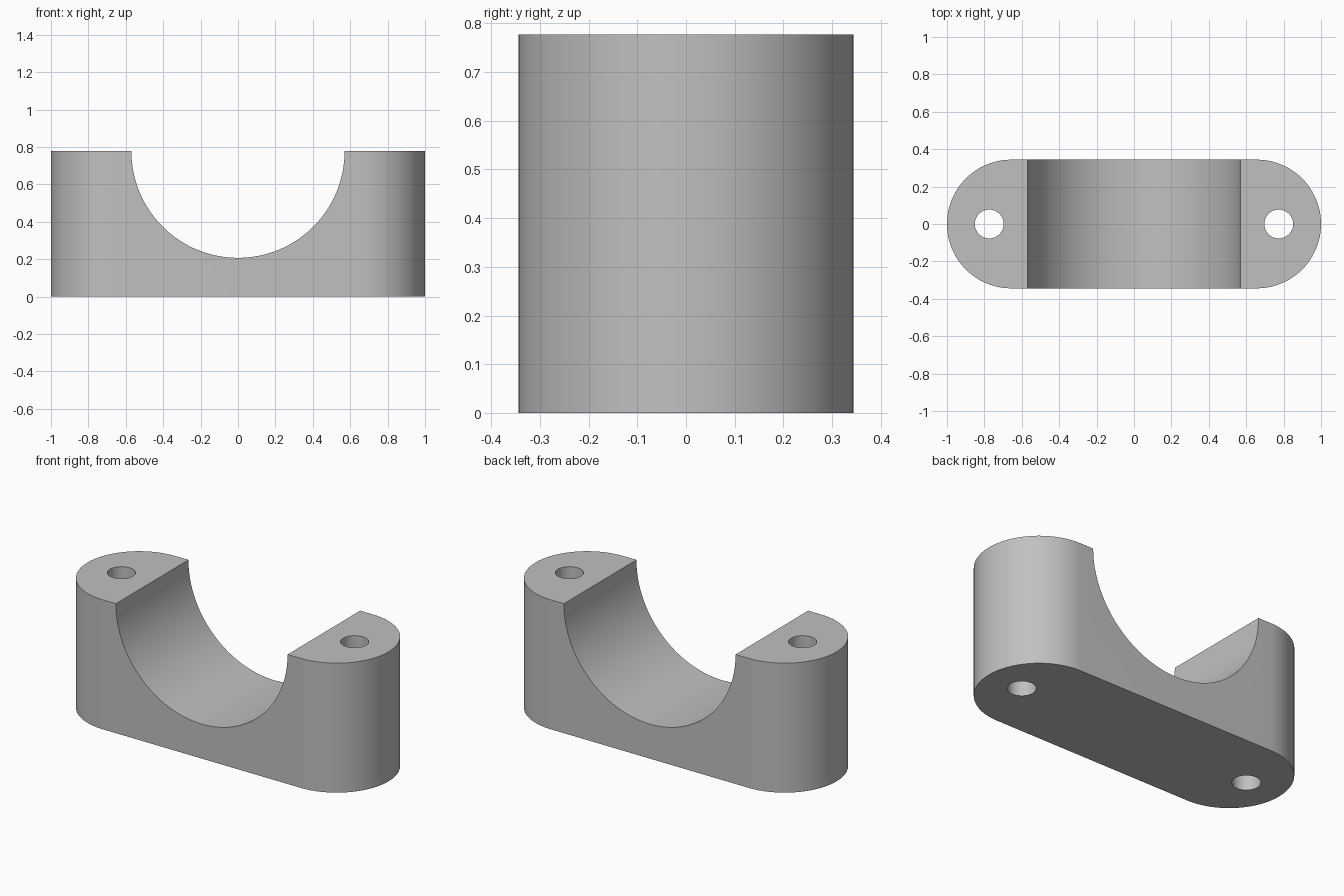
import bpy
import bmesh
from math import pi, cos, sin, radians

HEIGHT = 0.777
END_R = 0.344            # radius of the rounded ends
END_X = 1 - END_R        # centre of the rounded ends
SADDLE_R = 0.57
HOLE_X, HOLE_R = 0.774, 0.077

cube = bpy.data.objects.get("Cube")
if cube:
    bpy.data.objects.remove(cube, do_unlink=True)

grey = bpy.data.materials.new("plain_grey")
grey.use_nodes = True
grey.diffuse_color = (0.53, 0.53, 0.53, 1)
grey.node_tree.nodes["Principled BSDF"].inputs["Base Color"].default_value = grey.diffuse_color


def add_block(name, outline, height):
    """Extrude a flat outline upwards from z = 0."""
    bm = bmesh.new()
    base = bm.faces.new([bm.verts.new((x, y, 0)) for x, y in outline])
    grown = bmesh.ops.extrude_face_region(bm, geom=[base])["geom"]
    top = [v for v in grown if isinstance(v, bmesh.types.BMVert)]
    bmesh.ops.translate(bm, verts=top, vec=(0, 0, height))
    bmesh.ops.recalc_face_normals(bm, faces=bm.faces)
    mesh = bpy.data.meshes.new(name)
    bm.to_mesh(mesh)
    bm.free()
    obj = bpy.data.objects.new(name, mesh)
    bpy.context.collection.objects.link(obj)
    mesh.materials.append(grey)
    return obj


def cut_cylinder(target, radius, location, rotation, sides):
    """Bore a cylinder out of the target."""
    bpy.ops.mesh.primitive_cylinder_add(vertices=sides, radius=radius, depth=3,
                                        location=location, rotation=rotation)
    cutter = bpy.context.object
    cutter.hide_render = True
    cutter.data.materials.append(grey)
    bpy.ops.object.select_all(action="DESELECT")
    bpy.context.view_layer.objects.active = target
    target.select_set(True)
    mod = target.modifiers.new("bore", "BOOLEAN")
    mod.operation, mod.solver, mod.object = "DIFFERENCE", "EXACT", cutter
    bpy.ops.object.modifier_apply(modifier=mod.name)
    bpy.data.objects.remove(cutter, do_unlink=True)


# Body with two rounded ends
STEPS = 48
outline = []
for side, start in ((1, -pi / 2), (-1, pi / 2)):
    for i in range(STEPS + 1):
        a = start + pi * i / STEPS
        outline.append((side * END_X + END_R * cos(a), END_R * sin(a)))
body = add_block("saddle_block", outline, HEIGHT)

# Half-round saddle across the top
cut_cylinder(body, SADDLE_R, (0, 0, HEIGHT), (pi / 2, 0, 0), 128)

# Bolt holes through both ends
for side in (-1, 1):
    cut_cylinder(body, HOLE_R, (side * HOLE_X, 0, HEIGHT / 2), (0, 0, 0), 48)

bpy.ops.object.shade_smooth_by_angle(angle=radians(30))
